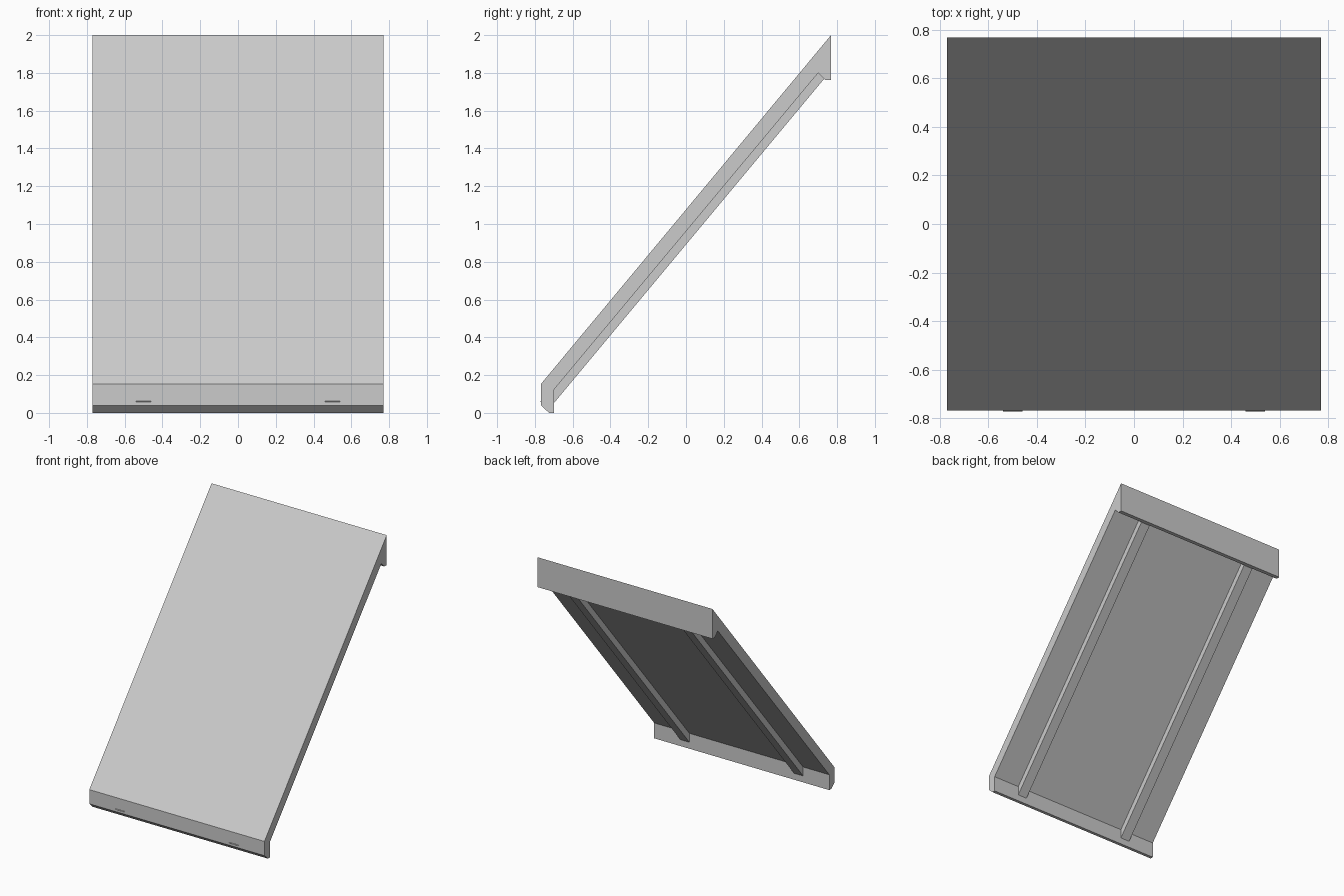
import bpy
import bmesh

cube = bpy.data.objects.get("Cube")
if cube:
    bpy.data.objects.remove(cube, do_unlink=True)

# One plain grey for the whole model
grey = bpy.data.materials.new("light_grey")
grey.use_nodes = True
color = (0.6, 0.6, 0.6, 1.0)
grey.diffuse_color = color
grey.node_tree.nodes["Principled BSDF"].inputs["Base Color"].default_value = color


def extrude_profile(name, profile, x_min, x_max):
    """Extrude a (y, z) profile along x into a closed solid."""
    bm = bmesh.new()
    face = bm.faces.new([bm.verts.new((x_min, y, z)) for y, z in profile])
    result = bmesh.ops.extrude_face_region(bm, geom=[face])
    moved = [v for v in result["geom"] if isinstance(v, bmesh.types.BMVert)]
    bmesh.ops.translate(bm, verts=moved, vec=(x_max - x_min, 0, 0))
    bmesh.ops.recalc_face_normals(bm, faces=bm.faces)
    mesh = bpy.data.meshes.new(name)
    bm.to_mesh(mesh)
    bm.free()
    mesh.materials.append(grey)
    obj = bpy.data.objects.new(name, mesh)
    bpy.context.collection.objects.link(obj)
    return obj


# Sloping panel with a turned-down lip at each end
panel_profile = [
    (-0.768, 0.153), (-0.768, 0.04), (-0.725, 0.0), (-0.70, 0.0),
    (-0.70, 0.122), (0.70, 1.80), (0.737, 1.763), (0.768, 1.763),
    (0.768, 2.0),
]
extrude_profile("sloping_panel", panel_profile, -0.77, 0.77)

# Two stiffening ribs running along the underside
rib_profile = [
    (-0.725, 0.021), (0.73, 1.767), (0.73, 1.86), (-0.70, 0.144), (-0.771, 0.06),
]
for side, x in (("right", -0.5), ("left", 0.5)):
    extrude_profile(f"{side}_underside_rib", rib_profile, x - 0.04, x + 0.04)
